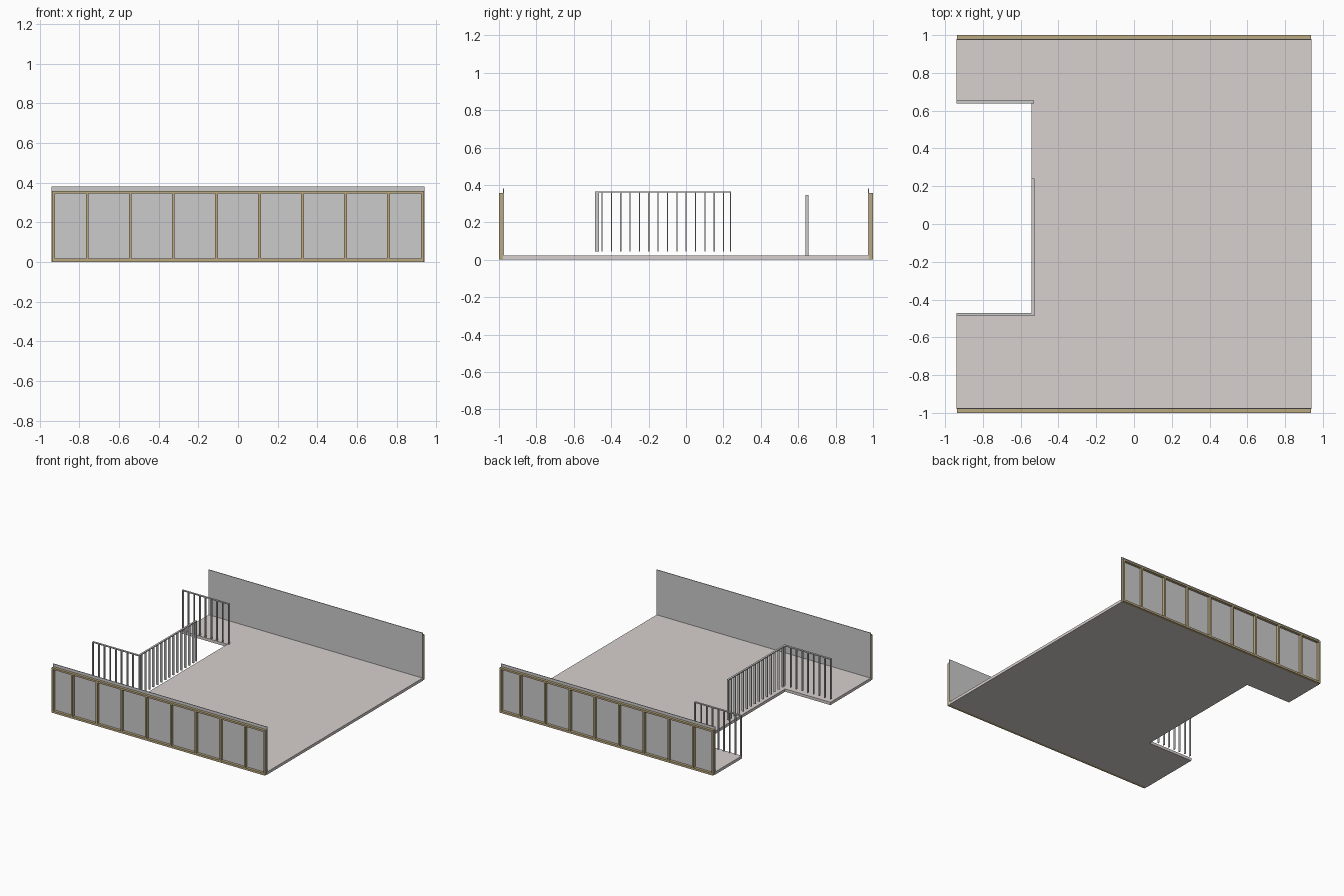
import bpy, bmesh

if "Cube" in bpy.data.objects:
    bpy.data.objects.remove(bpy.data.objects["Cube"])


def material(name, rgb):
    m = bpy.data.materials.new(name)
    m.diffuse_color = (*rgb, 1)
    m.use_nodes = True
    m.node_tree.nodes["Principled BSDF"].inputs["Base Color"].default_value = m.diffuse_color
    return m


wood = material("wood", (0.50, 0.40, 0.22))
carpet = material("floor_finish", (0.68, 0.63, 0.61))


def finish(name, bm, mat=None):
    bmesh.ops.recalc_face_normals(bm, faces=bm.faces)
    me = bpy.data.meshes.new(name)
    bm.to_mesh(me)
    bm.free()
    ob = bpy.data.objects.new(name, me)
    bpy.context.collection.objects.link(ob)
    if mat:
        me.materials.append(mat)
    return ob


def box(bm, x0, x1, y0, y1, z0, z1):
    vs = bmesh.ops.create_cube(bm, size=1)["verts"]
    for v in vs:
        v.co = (x0 if v.co.x < 0 else x1,
                y0 if v.co.y < 0 else y1,
                z0 if v.co.z < 0 else z1)


# Floor slab with a stairwell notch on the left
FLOOR = 0.022
outline = [(-0.94, -0.975), (0.94, -0.975), (0.94, 0.975), (-0.94, 0.975),
           (-0.94, 0.64), (-0.542, 0.64), (-0.542, -0.47), (-0.94, -0.47)]
bm = bmesh.new()
face = bm.faces.new([bm.verts.new((x, y, 0)) for x, y in outline])
ext = bmesh.ops.extrude_face_region(bm, geom=[face])
for v in ext["geom"]:
    if isinstance(v, bmesh.types.BMVert):
        v.co.z = FLOOR
finish("floor", bm, carpet)

# Side walls: thin panel with timber studs on the outside
studs = [-0.93] + [-0.76 + i * 0.217 for i in range(8)] + [0.93]
for label, s in (("front", -1), ("back", 1)):
    bm = bmesh.new()
    ya, yb = sorted((s * 0.974, s * 0.979))
    box(bm, -0.94, 0.94, ya, yb, 0, 0.38)
    finish(label + "_wall_panel", bm)

    bm = bmesh.new()
    ya, yb = sorted((s * 0.979, s * 1.0))
    for z0, z1 in ((0.0, 0.016), (0.344, 0.358)):
        box(bm, -0.937, 0.937, ya, yb, z0, z1)
    for x in studs:
        box(bm, x - 0.007, x + 0.007, ya, yb, 0.016, 0.344)
    finish(label + "_wall_frame", bm, wood)


# Railings: flat top rail with hanging flat balusters
def railing(name, axis, a, b, c0, c1, z0, z1, first):
    t = 0.006
    bm = bmesh.new()

    def bar(p0, p1, za, zb):
        if axis == "x":
            box(bm, p0, p1, c0, c1, za, zb)
        else:
            box(bm, c0, c1, p0, p1, za, zb)

    bar(a, b, z1 - t, z1)
    spots = [a + t / 2, b - t / 2]
    p = first
    while p < b - 0.02:
        spots.append(p)
        p += 0.05
    for p in spots:
        bar(p - t / 2, p + t / 2, z0, z1 - t)
    finish(name, bm)


railing("front_railing", "x", -0.94, -0.527, -0.487, -0.471, 0.043, 0.365, -0.887)
railing("side_railing", "y", -0.471, 0.24, -0.542, -0.527, 0.043, 0.365, -0.449)
railing("back_railing", "x", -0.94, -0.53, 0.639, 0.654, FLOOR, 0.345, -0.887)
